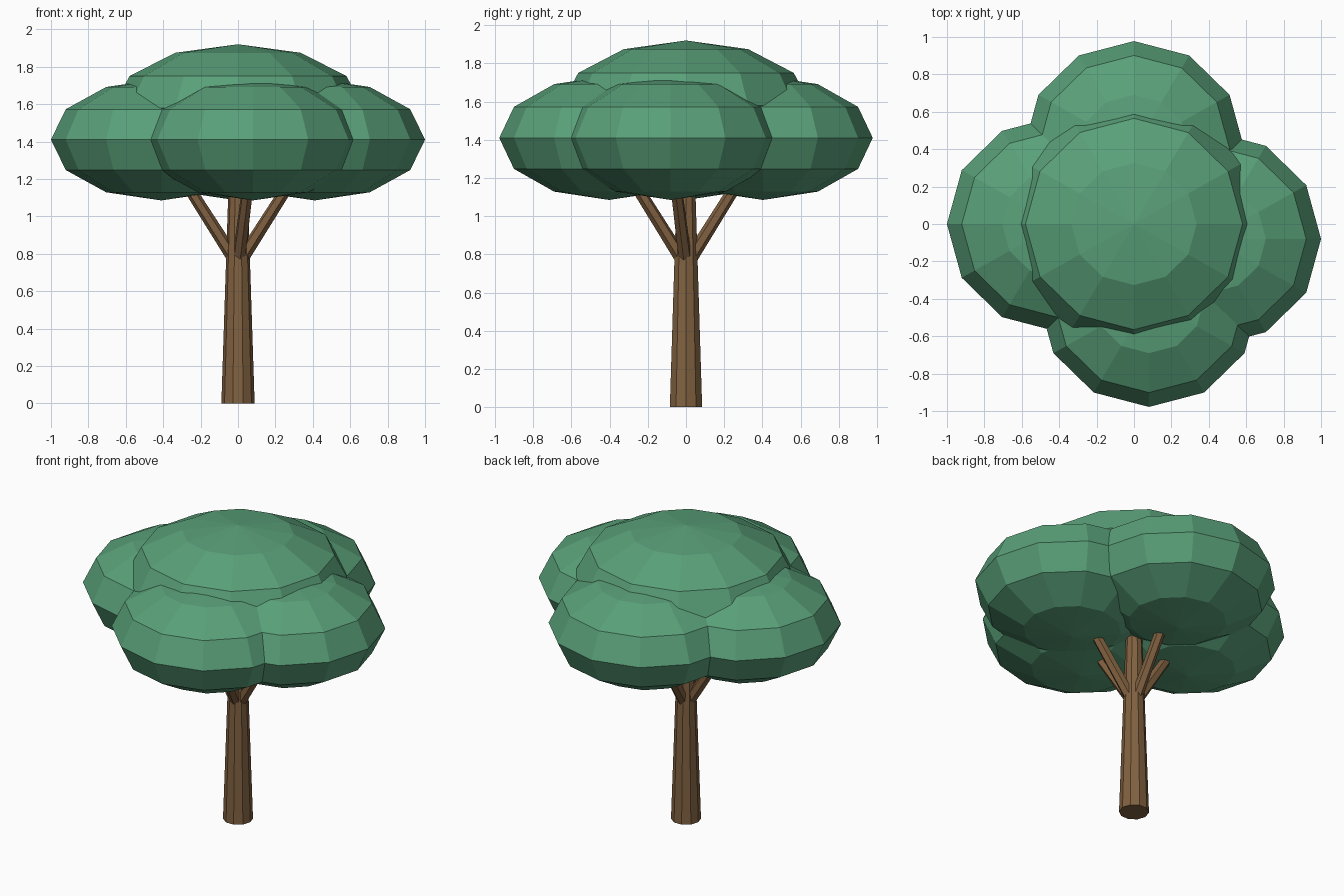
import bpy
from mathutils import Vector

if "Cube" in bpy.data.objects:
    bpy.data.objects.remove(bpy.data.objects["Cube"])


def make_material(name, rgb):
    mat = bpy.data.materials.new(name)
    mat.diffuse_color = (*rgb, 1.0)
    mat.use_nodes = True
    mat.node_tree.nodes["Principled BSDF"].inputs["Base Color"].default_value = mat.diffuse_color
    return mat


leaf_green = make_material("leaf_green", (0.10, 0.35, 0.19))
bark_brown = make_material("bark_brown", (0.22, 0.12, 0.052))


def finish(name, mat):
    obj = bpy.context.object
    obj.name = name
    obj.data.materials.append(mat)
    return obj


def limb(name, start, end, r1, r2, sides, turn=0.0):
    """Tapered faceted limb between two points."""
    start, end = Vector(start), Vector(end)
    axis = end - start
    bpy.ops.mesh.primitive_cone_add(vertices=sides, radius1=r1, radius2=r2,
                                    depth=axis.length, location=(start + end) / 2)
    obj = finish(name, bark_brown)
    obj.rotation_euler = axis.to_track_quat('Z', 'Y').to_euler()
    if axis.xy.length < 1e-6:
        obj.rotation_euler = (0, 0, turn)
    return obj


def leaf_clump(name, center, size):
    """Flattened faceted ball of leaves."""
    bpy.ops.mesh.primitive_uv_sphere_add(segments=12, ring_count=6, radius=1, location=center)
    obj = finish(name, leaf_green)
    obj.scale = size
    return obj


# Trunk, running up into the canopy
limb("trunk", (0, 0, 0), (0, 0, 1.25), 0.089, 0.048, 10, 1.5708)

# Four side clumps, each carried by a branch, staggered around the trunk
clumps = {
    "left": (-0.41, 0.0),
    "right": (0.41, -0.08),
    "front": (0.08, -0.403),
    "back": (0.0, 0.403),
}
for side, (x, y) in clumps.items():
    leaf_clump(side + "_leaves", (x, y, 1.41), (0.59, 0.575, 0.325))
    limb(side + "_branch", (0, 0, 0.74), (x * 0.9, y * 0.9, 1.32), 0.036, 0.029, 6)

# Crown clump on top
leaf_clump("crown_leaves", (0, 0, 1.58), (0.67, 0.652, 0.34))
